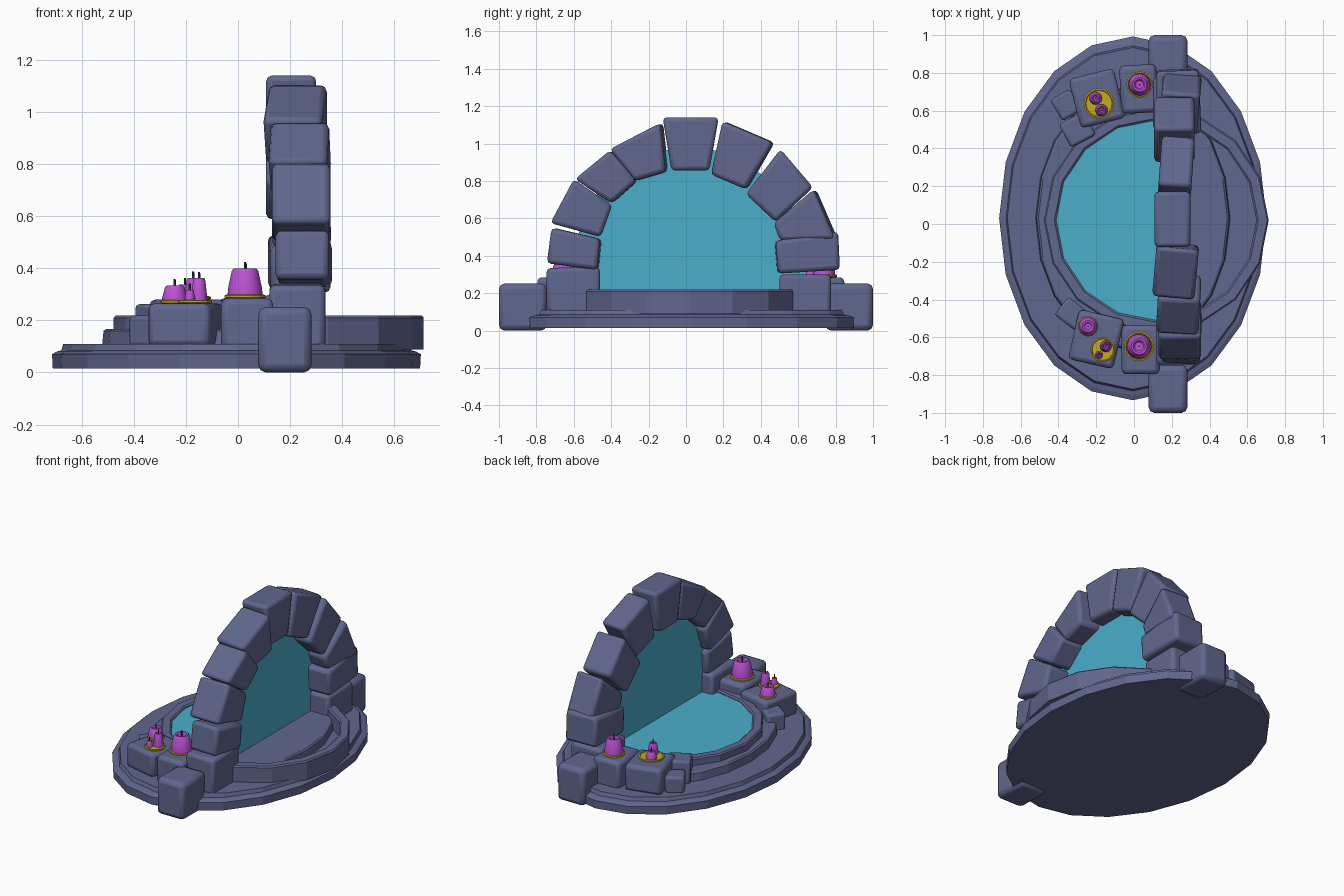
import bpy, bmesh, math
from mathutils import Matrix, Vector

if "Cube" in bpy.data.objects:
    bpy.data.objects.remove(bpy.data.objects["Cube"])


def material(name, rgb):
    m = bpy.data.materials.new(name)
    m.diffuse_color = (*rgb, 1)
    m.use_nodes = True
    m.node_tree.nodes["Principled BSDF"].inputs["Base Color"].default_value = m.diffuse_color
    return m


STONE = material("slate_blue_stone", (0.118, 0.135, 0.27))
WATER = material("portal_teal", (0.07, 0.42, 0.60))
WAX = material("purple_wax", (0.50, 0.085, 0.65))
GOLD = material("dull_gold", (0.55, 0.40, 0.02))
WICK = material("dark_wick", (0.05, 0.05, 0.09))


def finish(name, bm, mat, bevel=0.0, smooth=None):
    bmesh.ops.recalc_face_normals(bm, faces=bm.faces[:])
    me = bpy.data.meshes.new(name)
    bm.to_mesh(me)
    bm.free()
    ob = bpy.data.objects.new(name, me)
    bpy.context.collection.objects.link(ob)
    me.materials.append(mat)
    if bevel:
        b = ob.modifiers.new("worn_edges", "BEVEL")
        b.width = bevel
        b.segments = 2
        b.limit_method = "ANGLE"
    if smooth:
        bpy.ops.object.select_all(action="DESELECT")
        ob.select_set(True)
        bpy.context.view_layer.objects.active = ob
        bpy.ops.object.shade_smooth_by_angle(angle=math.radians(smooth))
    return ob


def lathe(name, profile, sides, center, mat, ring=False, ys=1.0, smooth=None):
    """Turn an (r, z) profile about a vertical axis; ring closes the section."""
    bm = bmesh.new()
    cx, cy = center
    loops = []
    for r, z in profile:
        loops.append([bm.verts.new((cx + r * math.cos(2 * math.pi * i / sides),
                                    cy + r * ys * math.sin(2 * math.pi * i / sides), z))
                      for i in range(sides)])
    pairs = list(zip(loops, loops[1:]))
    if ring:
        pairs.append((loops[-1], loops[0]))
    for a, b in pairs:
        for i in range(sides):
            j = (i + 1) % sides
            bm.faces.new((a[i], a[j], b[j], b[i]))
    if not ring:
        bm.faces.new(loops[0])
        bm.faces.new(loops[-1])
    return finish(name, bm, mat, smooth=smooth)


def block(name, x, y, sx, sy, z0, z1, rot=0.0, bevel=0.024):
    bm = bmesh.new()
    bmesh.ops.create_cube(bm, size=1)
    bmesh.ops.scale(bm, vec=(sx, sy, z1 - z0), verts=bm.verts)
    m = Matrix.Translation((x, y, (z0 + z1) / 2)) @ Matrix.Rotation(math.radians(rot), 4, "Z")
    bmesh.ops.transform(bm, matrix=m, verts=bm.verts)
    return finish(name, bm, STONE, bevel, 40)


def arch_stone(name, quad, x0, x1, twist):
    """Wedge stone: a quad in the y-z plane given depth along x."""
    bm = bmesh.new()
    a, b = [[bm.verts.new((x, y, z)) for y, z in quad] for x in (x0, x1)]
    bm.faces.new(a)
    bm.faces.new(b)
    for i in range(4):
        j = (i + 1) % 4
        bm.faces.new((a[i], a[j], b[j], b[i]))
    c = sum((v.co for v in bm.verts), Vector()) / 8
    bmesh.ops.rotate(bm, cent=c, verts=bm.verts,
                     matrix=Matrix.Rotation(math.radians(twist), 3, "Z"))
    finish(name, bm, STONE, 0.022, 40)
    return c.y, c.z


# stepped oval base
lathe("base_steps", [(0.705, 0.015), (0.708, 0.07), (0.69, 0.08), (0.672, 0.085), (0.665, 0.11),
                     (0.515, 0.11), (0.51, 0.16), (0.50, 0.167)],
      20, (-0.006, 0.03), STONE, ys=1.36)

# round pool rim
POOL = (0.118, 0.02)
lathe("pool_rim", [(0.53, 0.10), (0.595, 0.088), (0.595, 0.21), (0.587, 0.219),
                   (0.54, 0.219), (0.53, 0.21)], 16, POOL, STONE, ring=True)

# arch stones: outer/inner corners in y-z, x range, twist
ARCH = [
    ([(-0.745, 0.09), (-0.745, 0.335), (-0.46, 0.34), (-0.46, 0.09)], 0.12, 0.335, 0),
    ([(-0.74, 0.36), (-0.715, 0.55), (-0.455, 0.49), (-0.47, 0.325)], 0.15, 0.355, -3),
    ([(-0.725, 0.575), (-0.60, 0.81), (-0.395, 0.67), (-0.455, 0.50)], 0.13, 0.355, 0),
    ([(-0.59, 0.81), (-0.40, 0.965), (-0.26, 0.80), (-0.395, 0.68)], 0.125, 0.35, -3),
    ([(-0.40, 0.97), (-0.13, 1.11), (-0.10, 0.85), (-0.27, 0.80)], 0.11, 0.335, -5),
    ([(-0.125, 1.14), (0.175, 1.14), (0.125, 0.855), (-0.078, 0.855)], 0.108, 0.30, 0),
    ([(0.20, 1.12), (0.47, 1.005), (0.325, 0.755), (0.137, 0.835)], 0.135, 0.31, -4),
    ([(0.505, 0.97), (0.68, 0.765), (0.48, 0.58), (0.32, 0.73)], 0.107, 0.32, 0),
    ([(0.69, 0.755), (0.805, 0.49), (0.51, 0.48), (0.475, 0.575)], 0.14, 0.345, -5),
    ([(0.81, 0.53), (0.82, 0.325), (0.49, 0.305), (0.475, 0.48)], 0.12, 0.35, 2),
    ([(0.775, 0.09), (0.775, 0.30), (0.50, 0.30), (0.50, 0.09)], 0.10, 0.335, 0),
]
centres = [arch_stone(f"arch_stone_{i + 1}", *s) for i, s in enumerate(ARCH)]

# upright portal sheet, its edge buried in the stones
bm = bmesh.new()
bm.faces.new([bm.verts.new((0.2, y, z)) for y, z in
              [(-0.52, 0.16)] + centres + [(0.54, 0.16)]])
finish("portal_sheet", bm, WATER)

# water fills the pool in front of the portal
bm = bmesh.new()
bmesh.ops.create_circle(bm, cap_ends=True, segments=16, radius=0.533,
                        matrix=Matrix.Translation((*POOL, 0.205)))
bmesh.ops.bisect_plane(bm, geom=bm.verts[:] + bm.edges[:] + bm.faces[:],
                       plane_co=(0.2, 0, 0), plane_no=(1, 0, 0), clear_outer=True)
for f in bm.faces:
    if f.normal.z < 0:
        f.normal_flip()
ob = finish("pool_water", bm, WATER)
if ob.data.polygons[0].normal.z < 0:
    ob.data.flip_normals()

# end posts and candle blocks on both sides
for side, s in (("front", -1), ("back", 1)):
    block(f"{side}_end_post", 0.18, s * 0.873, 0.205, 0.254, 0.0, 0.252, bevel=0.03)
block("front_candle_block", 0.035, -0.665, 0.20, 0.26, 0.09, 0.285)
block("back_candle_block", 0.025, 0.715, 0.195, 0.255, 0.09, 0.285, 3)
block("front_corner_block", -0.20, -0.61, 0.245, 0.27, 0.10, 0.265, -13)
block("back_corner_block", -0.195, 0.665, 0.245, 0.27, 0.10, 0.28, 14)
block("front_step_block", -0.33, -0.475, 0.14, 0.12, 0.10, 0.218, -38, 0.015)
block("back_step_block", -0.30, 0.50, 0.15, 0.14, 0.10, 0.262, 28, 0.015)
block("back_low_block", -0.36, 0.63, 0.12, 0.13, 0.10, 0.215, 30, 0.015)


def plate(name, x, y, z, r):
    lathe(name, [(r * 0.85, z), (r, z + 0.004), (r, z + 0.012), (r * 0.9, z + 0.015),
                 (r * 0.85, z + 0.011)], 16, (x, y), GOLD)


def candle(name, x, y, z, r, h):
    lathe(name, [(r, z), (r * 0.98, z + h * 0.25), (r * 0.76, z + h * 0.9), (r * 0.64, z + h),
                 (r * 0.48, z + h * 0.98), (r * 0.35, z + h * 0.88)], 12, (x, y), WAX, smooth=35)
    lathe(name + "_wick", [(0.0045, z + h * 0.85), (0.004, z + h + 0.024)], 6, (x, y), WICK)


# gold dishes, then candles standing in them
for i, p in enumerate([(0.027, -0.648, 0.284, 0.079), (0.03, 0.738, 0.284, 0.07),
                       (-0.243, -0.542, 0.263, 0.054), (-0.165, -0.665, 0.264, 0.066),
                       (-0.185, 0.638, 0.278, 0.081)]):
    plate(f"candle_dish_{i + 1}", *p)
for i, c in enumerate([(0.027, -0.648, 0.295, 0.067, 0.105), (0.03, 0.738, 0.295, 0.06, 0.10),
                       (-0.243, -0.542, 0.272, 0.049, 0.062), (-0.149, -0.648, 0.272, 0.031, 0.09),
                       (-0.185, -0.693, 0.272, 0.02, 0.045), (-0.203, 0.665, 0.288, 0.034, 0.05),
                       (-0.172, 0.602, 0.288, 0.033, 0.075)]):
    candle(f"candle_{i + 1}", *c)
